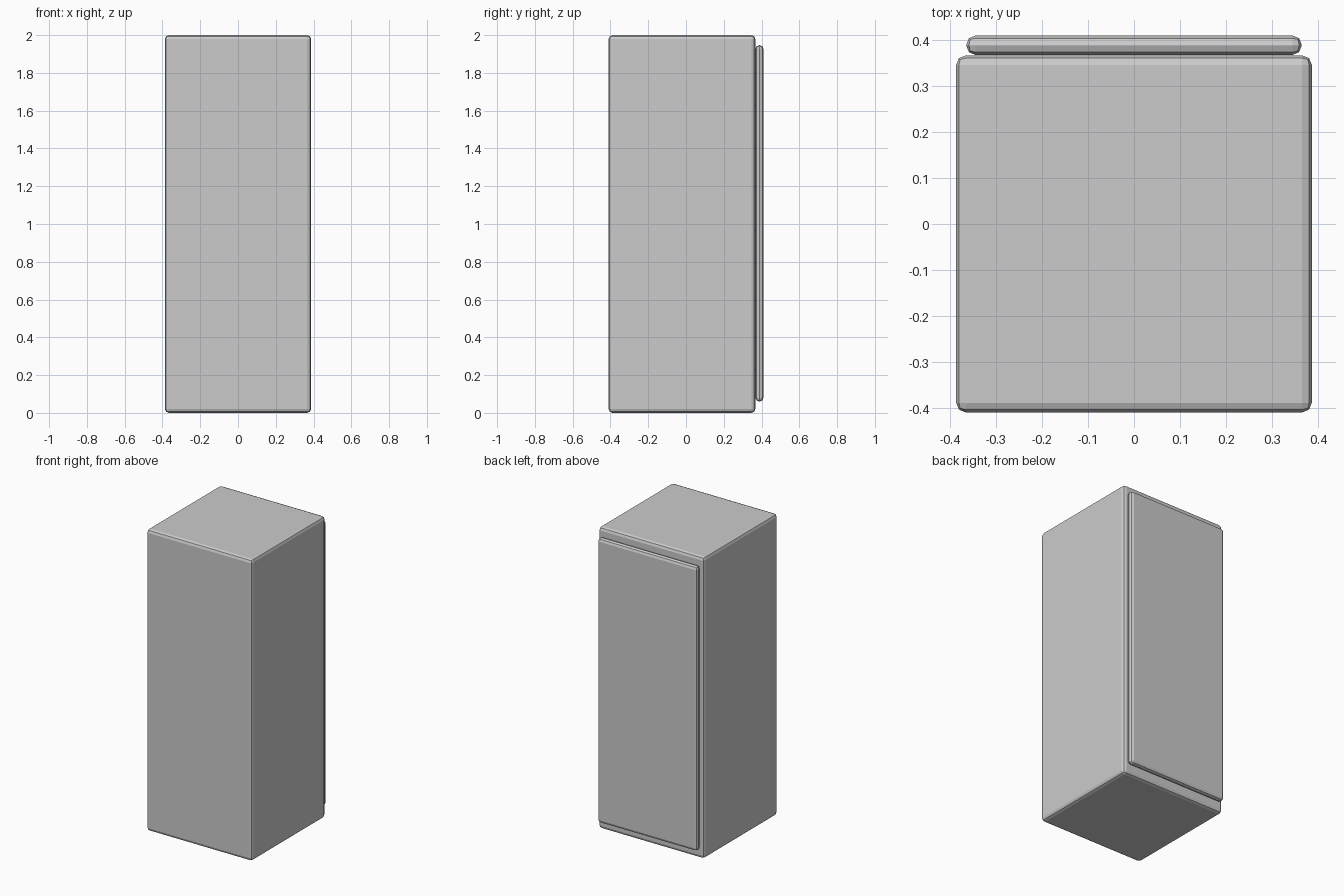
import bpy

if "Cube" in bpy.data.objects:
    bpy.data.objects.remove(bpy.data.objects["Cube"])


def rounded_box(name, lo, hi, bevel):
    """Box between two corners with two-step bevelled edges."""
    centre = [(a + b) / 2 for a, b in zip(lo, hi)]
    bpy.ops.mesh.primitive_cube_add(size=1, location=centre)
    obj = bpy.context.object
    obj.name = name
    obj.scale = [b - a for a, b in zip(lo, hi)]
    bpy.ops.object.transform_apply(location=False, rotation=False, scale=True)
    mod = obj.modifiers.new("edge_bevel", 'BEVEL')
    mod.width = bevel
    mod.segments = 2
    return obj


# Main cabinet
rounded_box("cabinet_body", (-0.387, -0.41, 0.0), (0.387, 0.367, 2.0), 0.021)

# Thin door panel on the back face
rounded_box("door_panel", (-0.365, 0.368, 0.06), (0.365, 0.41, 1.947), 0.02)
